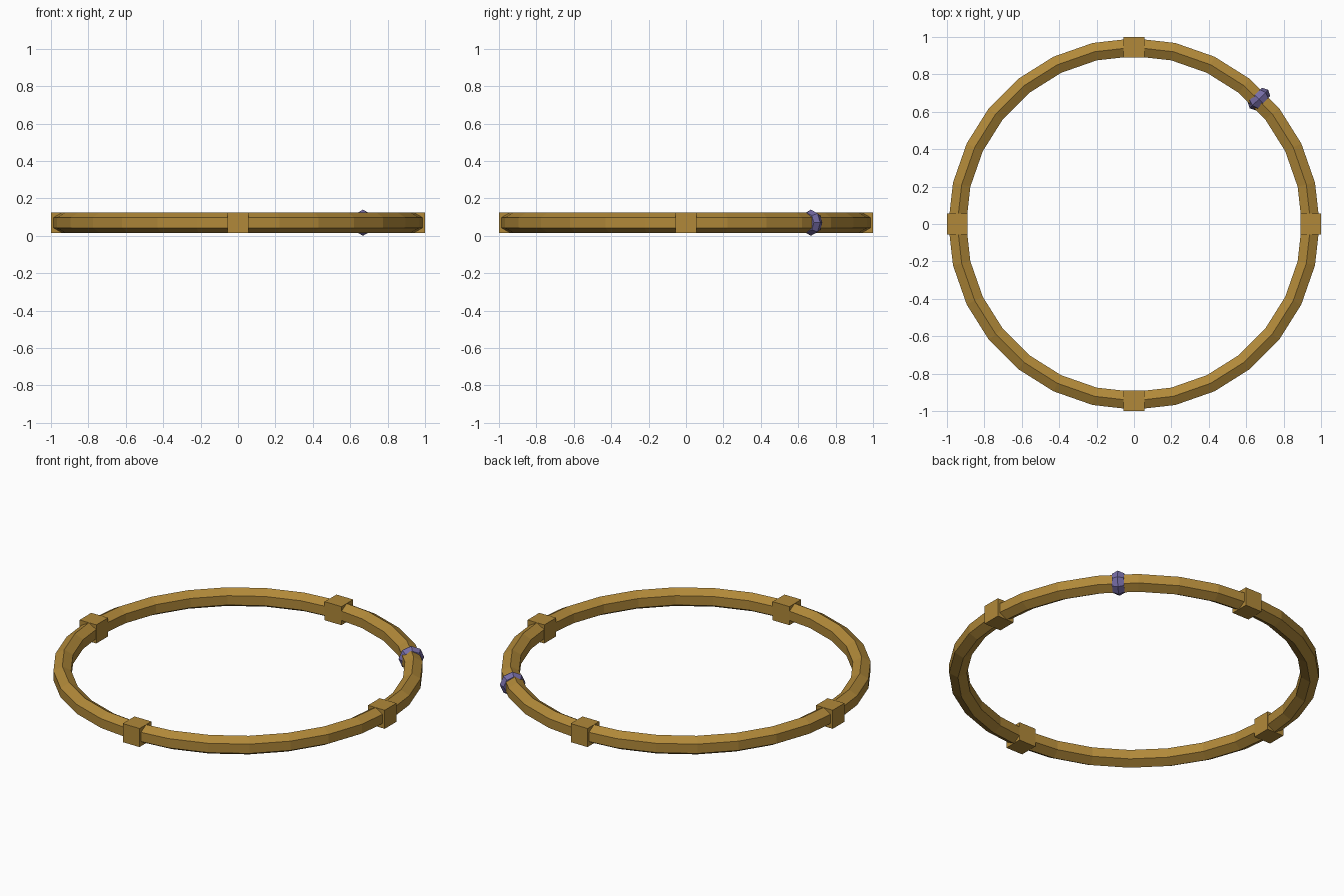
import bpy, bmesh, math
from mathutils import Matrix, Vector

if "Cube" in bpy.data.objects:
    bpy.data.objects.remove(bpy.data.objects["Cube"])

R, T, Z = 0.945, 0.055, 0.07   # ring radius, tube radius, centre height


def material(name, rgb):
    m = bpy.data.materials.new(name)
    m.diffuse_color = (*rgb, 1)
    m.use_nodes = True
    m.node_tree.nodes["Principled BSDF"].inputs["Base Color"].default_value = m.diffuse_color
    return m


gold = material("aged gold", (0.44, 0.25, 0.041))
purple = material("dusty purple", (0.18, 0.15, 0.38))


def add_object(name, bm, mat, matrix):
    bmesh.ops.recalc_face_normals(bm, faces=bm.faces)
    me = bpy.data.meshes.new(name)
    bm.to_mesh(me)
    bm.free()
    me.materials.append(mat)
    ob = bpy.data.objects.new(name, me)
    ob.matrix_world = matrix
    bpy.context.collection.objects.link(ob)
    return ob


def revolve(profile, segments):
    """Closed (radius, height) profile swept round the z axis."""
    bm = bmesh.new()
    loops = []
    for i in range(segments):
        a = 2 * math.pi * i / segments
        loops.append([bm.verts.new((r * math.cos(a), r * math.sin(a), h)) for r, h in profile])
    n = len(profile)
    for i in range(segments):
        p, q = loops[i], loops[(i + 1) % segments]
        for j in range(n):
            k = (j + 1) % n
            bm.faces.new((p[j], q[j], q[k], p[k]))
    return bm


# Ring: hexagonal tube with a ridge on top and bottom
hexagon = [(R + T * math.sin(k * math.pi / 3), T * math.cos(k * math.pi / 3)) for k in range(6)]
add_object("ring", revolve(hexagon, 28), gold, Matrix.Translation((0, 0, Z)))

# Four square blocks on the ring
for i, side in enumerate(("right", "back", "left", "front")):
    a = i * math.pi / 2
    bm = bmesh.new()
    bmesh.ops.create_cube(bm, size=2 * T)
    add_object(side + "_block", bm, gold,
               Matrix.Translation((R * math.cos(a), R * math.sin(a), Z)))

# Purple band wrapped round the tube, its axis along the ring
c = math.sqrt(0.5)
band = [(0.07, 0), (0.054, 0.032), (0.03, 0.032), (0.03, -0.032), (0.054, -0.032)]
frame = Matrix(((c, 0, c, R * c), (c, 0, -c, R * c), (0, 1, 0, Z), (0, 0, 0, 1)))
add_object("band", revolve(band, 8), purple, frame)
